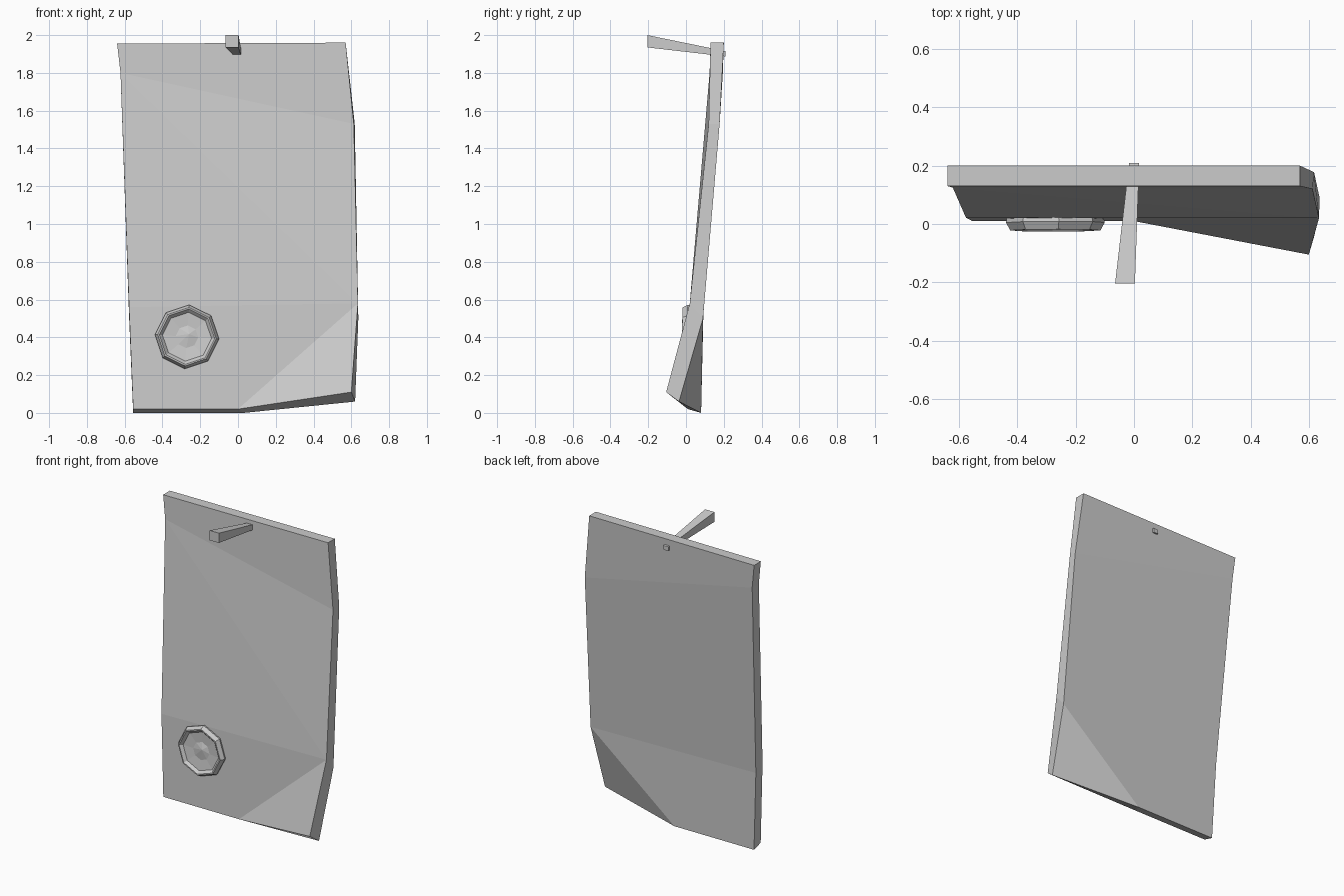
import bpy, bmesh
from math import cos, sin, pi, radians

if "Cube" in bpy.data.objects:
    bpy.data.objects.remove(bpy.data.objects["Cube"])


def make(name, verts, faces):
    me = bpy.data.meshes.new(name)
    me.from_pydata(verts, [], faces)
    bm = bmesh.new()
    bm.from_mesh(me)
    bmesh.ops.recalc_face_normals(bm, faces=bm.faces)
    bm.to_mesh(me)
    bm.free()
    ob = bpy.data.objects.new(name, me)
    bpy.context.collection.objects.link(ob)
    return ob


# Curled paper sheet: outline of the front and of the back, same order
front = [(-.64, .13, 1.955), (-.622, .125, 1.80), (-.577, .022, .56), (-.555, .01, .02),
         (0, .01, .02), (.60, -.105, .11), (.635, .02, .58), (.613, .12, 1.53), (.57, .13, 1.96)]
back = [(-.64, .2, 1.955), (-.622, .195, 1.80), (-.577, .092, .52), (-.555, .08, 0),
        (.03, .08, 0), (.62, -.037, .06), (.637, .09, .50), (.618, .178, 1.53), (.57, .2, 1.96)]
n = len(front)
panels = [(0, 1, 7, 8), (1, 2, 6), (1, 6, 7), (2, 3, 4), (2, 4, 6), (4, 5, 6)]
faces = panels + [tuple(i + n for i in p[::-1]) for p in panels]
faces += [(i, (i + 1) % n, (i + 1) % n + n, i + n) for i in range(n)]
make("paper_sheet", front + back, faces)

# Eight-sided wax seal with raised rim and pressed centre: (radius, depth)
profile = [(.163, .04), (.170, .005), (.155, -.022), (.147, -.022), (.130, -.004), (.06, .002)]
sides = 8
verts = [(r * cos(2 * pi * k / sides), y, r * sin(2 * pi * k / sides))
         for r, y in profile for k in range(sides)]
verts.append((.01, -.009, .015))
faces = [(j * sides + k, j * sides + (k + 1) % sides,
          (j + 1) * sides + (k + 1) % sides, (j + 1) * sides + k)
         for j in range(len(profile) - 1) for k in range(sides)]
last = (len(profile) - 1) * sides
faces += [(last + k, last + (k + 1) % sides, len(verts) - 1) for k in range(sides)]
faces.append(tuple(range(sides)))
seal = make("wax_seal", verts, faces)
seal.location = (-.27, 0, .403)
seal.rotation_euler = (radians(-1.5), radians(4), 0)

# Tapered square nail through the top edge: (x0, x1, y, z0, z1)
sections = [(-.065, .003, -.205, 1.935, 2.0), (-.017, .018, .21, 1.887, 1.915)]
verts = [p for x0, x1, y, z0, z1 in sections
         for p in ((x0, y, z0), (x1, y, z0), (x1, y, z1), (x0, y, z1))]
faces = [(0, 1, 2, 3), (7, 6, 5, 4)] + [(i, (i + 1) % 4, (i + 1) % 4 + 4, i + 4) for i in range(4)]
make("nail", verts, faces)
